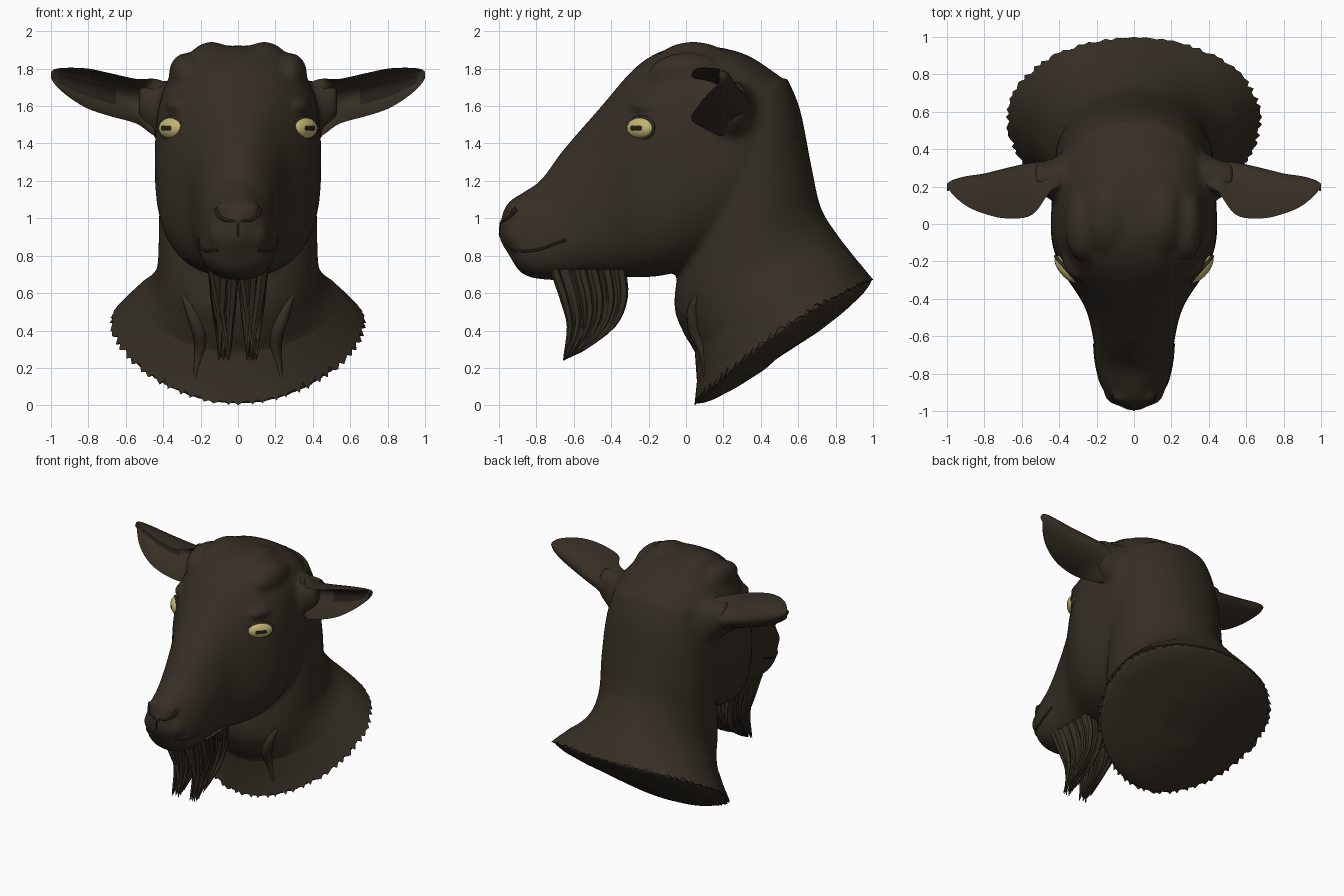
import bpy, bmesh, math, random
from mathutils import Vector, Matrix

if "Cube" in bpy.data.objects:
    bpy.data.objects.remove(bpy.data.objects["Cube"])

random.seed(4)


def material(name, rgb):
    m = bpy.data.materials.new(name)
    m.diffuse_color = (*rgb, 1)
    m.use_nodes = True
    m.node_tree.nodes["Principled BSDF"].inputs["Base Color"].default_value = m.diffuse_color
    return m


FUR = material("dark brown fur", (0.036, 0.028, 0.018))
DARK = material("blackish brown", (0.017, 0.013, 0.009))
GOLD = material("pale gold iris", (0.56, 0.46, 0.17))


def activate(ob):
    bpy.ops.object.select_all(action='DESELECT')
    ob.select_set(True)
    bpy.context.view_layer.objects.active = ob


def finish(name, bm, mats, angle=40):
    bmesh.ops.recalc_face_normals(bm, faces=bm.faces)
    me = bpy.data.meshes.new(name)
    bm.to_mesh(me)
    bm.free()
    ob = bpy.data.objects.new(name, me)
    bpy.context.collection.objects.link(ob)
    for m in mats:
        me.materials.append(m)
    activate(ob)
    bpy.ops.object.shade_smooth_by_angle(angle=math.radians(angle))
    return ob


def spline(keys, t):
    """Catmull-Rom through tuples, t from 0 to 1."""
    f = t * (len(keys) - 1)
    i = min(int(f), len(keys) - 2)
    u = f - i
    p = [keys[max(0, min(len(keys) - 1, i + k))] for k in (-1, 0, 1, 2)]
    return [b + 0.5 * u * (c - a + u * (2*a - 5*b + 4*c - d + u * (3*(b - c) + d - a)))
            for a, b, c, d in zip(*p)]


def skin(bm, rings, cap=True):
    rows = [[bm.verts.new(p) for p in r] for r in rings]
    n = len(rows[0])
    for r, s in zip(rows, rows[1:]):
        for i in range(n):
            bm.faces.new((r[i], r[(i + 1) % n], s[(i + 1) % n], s[i]))
    if cap:
        bm.faces.new(rows[0])
        bm.faces.new(rows[-1])


def section(key, segs=48):
    """Superellipse: top y, top z, bottom y, bottom z, half width, power, taper, side lift."""
    ty, tz, by, bz, w, n, taper, lift = key
    pts = []
    for i in range(segs):
        a = 2 * math.pi * i / segs
        c, s = math.cos(a), math.sin(a)
        ce = math.copysign(abs(c) ** (2 / n), c)
        se = math.copysign(abs(s) ** (2 / n), s)
        pts.append(Vector((w * se * (1 - taper * c), (ty + by) / 2 + (ty - by) / 2 * ce,
                           (tz + bz) / 2 + (tz - bz) / 2 * ce + lift * s * s)))
    return pts


HEAD = [(-.985, 1.02, -1.0, .89, .035, 2, .1, 0), (-.945, 1.09, -.95, .81, .11, 2.1, .15, 0),
        (-.86, 1.145, -.87, .70, .17, 2.3, .2, 0), (-.77, 1.21, -.72, .67, .20, 2.3, .22, 0),
        (-.66, 1.36, -.58, .68, .215, 2.3, .18, 0), (-.46, 1.59, -.42, .69, .265, 2.4, .06, 0),
        (-.26, 1.815, -.25, .685, .38, 2.5, .07, 0), (-.08, 1.91, -.1, .70, .44, 2.7, .03, 0),
        (.12, 1.92, .12, .78, .44, 2.7, 0, 0), (.32, 1.875, .3, .90, .42, 2.5, 0, 0),
        (.50, 1.76, .45, 1.1, .34, 2.2, 0, 0)]
NECK = [(.54, 1.75, -.02, 1.52, .35, 2.4, 0, 0), (.61, 1.58, 0, 1.2, .40, 2.2, 0, 0),
        (.67, 1.28, 0, .90, .42, 2.1, 0, 0), (.72, 1.06, -.05, .67, .425, 2, 0, 0),
        (.80, .925, -.06, .51, .435, 2, 0, 0), (.88, .82, -.01, .38, .48, 2, -.03, .03),
        (.94, .745, .06, .24, .57, 2, -.06, .055), (1.0, .672, .045, 0, .67, 2, -.08, .07)]
# ear roots: x, front y, back y, top z, bottom z
ROOT = [(.24, .10, .42, 1.74, 1.36), (.36, .11, .39, 1.735, 1.38),
        (.44, .13, .35, 1.735, 1.43), (.53, .17, .325, 1.73, 1.52)]


def dome(ring):
    """Shallow rounded floor below the cut of the neck."""
    c = Vector((0, .52, .36))
    return [[c + (p - c) * k + Vector((0, .57, -.82)) * d for p in ring]
            for k, d in ((.85, .035), (.6, .06), (.3, .075))]


# head and neck, blended into one skin
bm = bmesh.new()
skin(bm, [section(spline(HEAD, i / 50)) for i in range(51)])
neck = [section(spline(NECK, i / 42)) for i in range(43)]
skin(bm, neck + dome(neck[-1]))
for s in (-1, 1):
    # horn buds, brow corners, eye ridges, lip lobes, nose wings
    for c, r in (((.14, .04, 1.80), (.14, .22, .145)), ((.28, .0, 1.77), (.09, .2, .115)),
                 ((.30, -.16, 1.60), (.09, .14, .05)), ((.065, -.89, .91), (.1, .085, .09)),
                 ((.05, -.915, 1.05), (.07, .05, .045))):
        m = Matrix.Translation((c[0] * s, c[1], c[2])) @ Matrix.Diagonal((*r, 1))
        bmesh.ops.create_icosphere(bm, subdivisions=3, radius=1, matrix=m)
    stub = []
    for i in range(13):
        x, yf, yb, zt, zb = spline(ROOT, i / 12)
        stub.append([(s * x, (yf + yb) / 2 + (yb - yf) / 2 * math.cos(a),
                      (zt + zb) / 2 + (zt - zb) / 2 * math.sin(a))
                     for a in (math.pi * j / 12 for j in range(24))])
    skin(bm, stub)
body = finish("head_and_neck", bm, [FUR])
mod = body.modifiers.new("blend", 'REMESH')
mod.mode = 'VOXEL'
mod.voxel_size = 0.018
mod.use_smooth_shade = True
mod = body.modifiers.new("soften", 'SMOOTH')
mod.factor = 0.5
mod.iterations = 9
activate(body)
for name in ("blend", "soften"):
    bpy.ops.object.modifier_apply(modifier=name)
bpy.ops.object.shade_smooth_by_angle(angle=math.radians(45))
bpy.context.view_layer.update()


def on_skin(origin, direction):
    hit, p, n, _ = body.ray_cast(Vector(origin), Vector(direction))
    return p if hit else Vector(origin)


# ragged fur fringe around the cut of the neck
bm = bmesh.new()
N = 150
upper, mid, rim = (section(spline(NECK, t), N) for t in (.82, .92, 1))
for row, k in ((upper, 1.0), (mid, 1.012), (rim, 1.02)):
    for p in row:
        p.x *= k
for i in range(N):
    if i % 5 not in (0, 2):
        rim[i] = rim[i].lerp(mid[i], random.uniform(.08, .4))
    rim[i].z = max(rim[i].z, 0)
centre = Vector((0, .52, .36))
skin(bm, [upper, mid, rim, [p.lerp(centre, .1) for p in rim]], cap=False)
finish("neck_fringe", bm, [FUR], 30)

# ears: x, front y, back y, top z, bottom z, how open the cup is
EAR = [(.34, .16, .32, 1.71, 1.46, 0), (.44, .10, .335, 1.745, 1.44, .3),
       (.54, .045, .33, 1.745, 1.505, .95), (.68, .03, .30, 1.775, 1.545, 1),
       (.80, .055, .27, 1.80, 1.585, 1), (.90, .095, .255, 1.805, 1.645, .95),
       (.97, .145, .235, 1.80, 1.705, .7), (1.0, .175, .215, 1.785, 1.75, 0)]
SEG = 40
for s, side in ((-1, "right"), (1, "left")):
    bm = bmesh.new()
    rings = []
    for i in range(36):
        x, yf, yb, zt, zb, cup = spline(EAR, i / 35)
        ring = []
        for j in range(SEG):
            a = 2 * math.pi * j / SEG
            c, h = math.cos(a), math.sin(a)
            lip = yf + (yb - yf) * .5 * (1 - cup)      # rim slides forward as the cup opens
            y = lip + (yb - lip) * c
            if c < 0:
                y = lip - (cup * (yb - lip) * .75 - (1 - cup) * (lip - yf)) * c
                h *= 1 - .12 * cup * abs(c)
            ring.append((min(x, 1) * s, y, (zt + zb) / 2 + (zt - zb) / 2 * h))
        rings.append(ring)
    skin(bm, rings)
    bm.faces.ensure_lookup_table()
    for i in range(14, 29):      # dark strip deep in the hollow
        for j in range(SEG // 2 - 3, SEG // 2 + 3):
            bm.faces[i * SEG + j].material_index = 1
    finish(side + "_ear", bm, [FUR, DARK], 50)


def tubes(name, paths, mat, res=2):
    """Tapered strands: each path is a list of (point, radius)."""
    cu = bpy.data.curves.new(name, 'CURVE')
    cu.dimensions = '3D'
    cu.bevel_depth = 1
    cu.bevel_resolution = res
    cu.use_fill_caps = True
    for path in paths:
        sp = cu.splines.new('POLY')
        sp.points.add(len(path) - 1)
        for q, (p, r) in zip(sp.points, path):
            q.co = (*p, 1)
            q.radius = r
    ob = bpy.data.objects.new(name, cu)
    bpy.context.collection.objects.link(ob)
    cu.materials.append(mat)
    activate(ob)
    bpy.ops.object.convert(target='MESH')
    bpy.ops.object.shade_smooth_by_angle(angle=math.radians(50))


# eyes: golden ball with a flat bar pupil, and a lid around it
for s, side in ((-1, "right"), (1, "left")):
    out = Vector((s * .75, -.66, 0)).normalized()
    p = on_skin(Vector((s * .365, -.25, 1.482)) + out, -out)
    along = Vector((0, 0, 1)).cross(out)
    frame = Matrix((along, Vector((0, 0, 1)), out)).transposed().to_4x4()
    frame.translation = p - out * .006
    bm = bmesh.new()
    bmesh.ops.create_uvsphere(bm, u_segments=64, v_segments=40, radius=1)
    for f in bm.faces:
        c = f.calc_center_median()
        f.material_index = int(c.z > 0 and abs(c.x) < .42 and abs(c.y) < .24)
    bm.transform(frame @ Matrix.Diagonal((.092, .056, .042, 1)))
    finish(side + "_eye", bm, [GOLD, DARK])
    lid = []
    for i in range(33):
        a = 2 * math.pi * i / 32
        lid.append((frame @ Vector((.093 * math.cos(a), .058 * math.sin(a), .003)), .009))
    tubes(side + "_eyelid", [lid], FUR)

# beard: two tufts of tapering strands
FRONT = [(-.70, .73), (-.645, .56), (-.62, .42), (-.655, .24)]
BACK = [(-.35, .73), (-.335, .58), (-.39, .43), (-.56, .285)]
strands = []
for s in (-1, 1):
    for row in range(3):
        for k in range(11):
            u = min(1, max(0, k / 10 + random.uniform(-.03, .03)))
            root = s * (.025 + .055 * row)
            tip = s * (.075 + random.uniform(-.03, .03))
            path = []
            for i in range(13):
                t = i / 12
                f, b = spline(FRONT, t), spline(BACK, t)
                pt = (root + (tip - root) * t, f[0] + (b[0] - f[0]) * u, f[1] + (b[1] - f[1]) * u)
                path.append((pt, .027 * (1 - t ** 2) + .002))
            strands.append(path)
tubes("beard", strands, FUR, 1)

# mouth line, nostrils and hanging neck folds follow the skin
mouth, nostrils, folds = [], [], []
for s in (-1, 1):
    line = [(-.93, .83), (-.86, .825), (-.78, .835), (-.70, .865), (-.64, .885)]
    mouth.append([(on_skin((s, *spline(line, i / 12)), (-s, 0, 0)), .007) for i in range(13)])
    line = [(.115, 1.05), (.105, 1.015), (.065, .99), (.015, .985)]
    pts = [spline(line, i / 8) for i in range(9)]
    nostrils.append([(on_skin((s * x, -2, z), (0, 1, 0)), .013 - .0009 * i)
                     for i, (x, z) in enumerate(pts)])
    line = [(.30, .60), (.24, .48), (.20, .34), (.235, .13)]
    pts = [spline(line, i / 14) for i in range(15)]
    folds.append([(on_skin((s * x, -2, z), (0, 1, 0)) + Vector((0, .006, 0)),
                   .004 + .035 * math.sin(math.pi * i / 14)) for i, (x, z) in enumerate(pts)])
nostrils.append([(on_skin((0, -2, .98 - .016 * i), (0, 1, 0)), .006) for i in range(6)])
tubes("mouth_line", mouth, DARK)
tubes("nostrils", nostrils, DARK)
tubes("neck_folds", folds, FUR)
